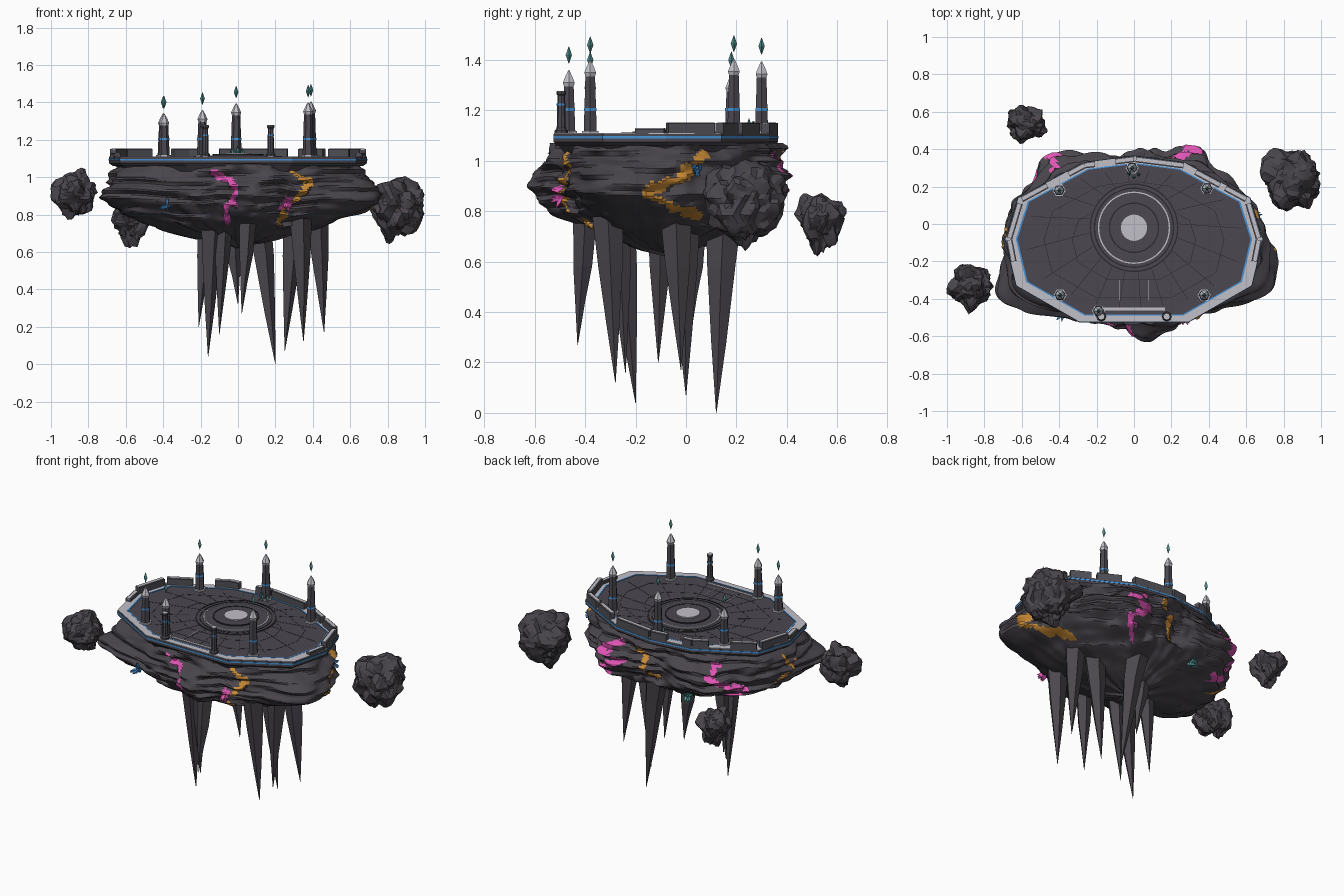
import bpy, bmesh, random
from math import sin, cos, pi, radians, degrees, atan2, exp, hypot
from mathutils import Vector, noise

random.seed(4)
if "Cube" in bpy.data.objects:
    bpy.data.objects.remove(bpy.data.objects["Cube"])


def material(name, r, g, b):
    m = bpy.data.materials.new(name)
    m.use_nodes = True
    m.diffuse_color = (r, g, b, 1)
    m.node_tree.nodes["Principled BSDF"].inputs["Base Color"].default_value = (r, g, b, 1)
    return m


ROCK = material("dark rock", .066, .059, .071)
SPIKE = material("spike stone", .07, .063, .075)
DECK = material("deck stone", .07, .065, .08)
WALL = material("wall stone", .08, .077, .092)
SILVER = material("silver", .54, .53, .58)
SEAM = material("dark seam", .025, .023, .029)
BLUE = material("blue glow", .06, .29, .68)
ORANGE = material("orange ore", .58, .25, .035)
PINK = material("magenta ore", .74, .09, .46)
TEAL = material("teal crystal", .08, .27, .27)


def finish(name, bm, mats, angle=None):
    bmesh.ops.recalc_face_normals(bm, faces=bm.faces)
    me = bpy.data.meshes.new(name)
    bm.to_mesh(me)
    bm.free()
    for m in mats:
        me.materials.append(m)
    if angle:
        me.shade_smooth()
        me.set_sharp_from_angle(angle=radians(angle))
    ob = bpy.data.objects.new(name, me)
    bpy.context.scene.collection.objects.link(ob)


def loft(name, rings, mats, closed=False, rule=None, angle=None):
    """Skin a list of equal rings; closed joins last to first, else caps the ends."""
    bm = bmesh.new()
    rows = [[bm.verts.new(p) for p in ring] for ring in rings]
    n = len(rows[0])
    for a, b in zip(rows, rows[1:] + (rows[:1] if closed else [])):
        for i in range(n):
            f = bm.faces.new((a[i], a[(i + 1) % n], b[(i + 1) % n], b[i]))
            if rule:
                f.material_index = rule(f.calc_center_median())
    if not closed:
        bm.faces.new(rows[0])
        bm.faces.new(rows[-1])
    finish(name, bm, mats, angle)


def lathe(name, x, y, profile, sides, mat, lean=(0, 0)):
    n = len(profile) - 1
    loft(name, [[(x + lean[0] * k / n + r * cos(2 * pi * i / sides),
                  y + lean[1] * k / n + r * sin(2 * pi * i / sides), z)
                 for i in range(sides)] for k, (r, z) in enumerate(profile)], [mat])


def at(pts, z):
    return [(x, y, z) for x, y in pts]


def band(name, outer, inner, z0, z1, mat):
    loft(name, [at(outer, z0), at(outer, z1), at(inner, z1), at(inner, z0)], [mat], True)


def circle(r, n=48):
    return [(r * cos(2 * pi * i / n), r * sin(2 * pi * i / n) - .02) for i in range(n)]


def bar(name, a, b, width, z0, z1, mat):
    a, b = Vector(a), Vector(b)
    d = (b - a).normalized() * width / 2
    s = Vector((-d.y, d.x))
    quad = [a + s, a - s, b - s, b + s]
    loft(name, [at(quad, z0), at(quad, z1)], [mat])


# Rock body: stacked strata with bulges, ore veins coloured along paths
CY = -.08
PROFILE = [(.95, 1.07), (1.0, 1.0), (1.01, .93), (.99, .87), (.9, .8), (.69, .74),
           (.45, .69), (.22, .65), (.02, .63)]
BULGES = [(-19, .16, 16), (-80, .1, 14), (206, .16, 13), (133, .09, 13), (57, .08, 14), (93, -.05, 12)]
VEINS = [(2, .019, [(-106, 1.02), (-98, .99), (-92, .96), (-92, .87), (-98, .84), (-99, .77)]),
         (2, .018, [(-58, .89), (-62, .83)]),
         (1, .016, [(-54, 1.03), (-45, .97), (-51, .9), (-60, .84), (-54, .75)]),
         (1, .017, [(13, 1.02), (6, .94), (-6, .88), (-1, .83), (13, .78)]),
         (2, .019, [(138, 1.02), (133, .95), (143, .9), (154, .86), (156, .82), (146, .8)]),
         (1, .016, [(80, 1.02), (86, .95), (82, .9), (92, .84)]),
         (2, .018, [(66, 1.03), (54, .97), (66, .91), (53, .85), (55, .76)]),
         (1, .017, [(176, 1.01), (183, .93), (174, .86), (168, .81)])]


def vein_at(ang, z):
    p = Vector((ang, z))
    p += Vector((3 * noise.noise((ang / 4, z * 20, 0)), .02 * noise.noise((ang / 4, z * 20, 7))))
    for mat, width, path in VEINS:
        for a, b in zip(path, path[1:]):
            k = Vector((.0095, 1))
            A, B, P = Vector(a) * k, Vector(b) * k, p * k
            t = max(0, min(1, (P - A).dot(B - A) / (B - A).length_squared))
            if (A + (B - A) * t - P).length < width:
                return mat
    return 0


def rock_point(ang, scale, z):
    c, s = cos(radians(ang)), sin(radians(ang))
    r = 1 / hypot(c / .68, s / .455)
    lump = exp(-((z - .89) / .1) ** 2)
    for centre, height, width in BULGES:
        d = (ang - centre + 180) % 360 - 180
        r += height * lump * exp(-(d / width) ** 2)
    layer = noise.noise((c * 2.5, s * 2.5, z * 32)) * .045
    layer += noise.noise((c * 7, s * 7, z * 14)) * .03
    r = max(.005, r * scale + layer * min(1, scale * 1.3))
    if vein_at(ang, z):
        r += .01
    return (r * c, CY + r * s, z + .02 * noise.noise((c * 3, s * 3, 5)) * (z < 1))


def body_ring(t):
    k = min(int(t), len(PROFILE) - 2)
    (r0, z0), (r1, z1) = PROFILE[k], PROFILE[k + 1]
    f = t - k
    return [rock_point(i * 1.2 - 120, r0 + (r1 - r0) * f, z0 + (z1 - z0) * f) for i in range(300)]


def ore_rule(c):
    return vein_at((degrees(atan2(c.y - CY, c.x)) + 120) % 360 - 120, c.z) if c.z > .7 else 0


loft("rock_body", [body_ring(i / 7) for i in range(57)], [ROCK, ORANGE, PINK], rule=ore_rule, angle=28)

# Hanging stone spikes: tip, base centre and base radius
for tip, base, r in [((.2, .12, 0), (.1, .15), .075), ((-.16, -.2, .04), (-.14, -.27), .07),
                     ((.25, 0, .07), (.3, -.01), .07), ((.35, -.28, .12), (.33, -.31), .065),
                     ((.46, -.02, .17), (.42, -.04), .065), ((-.1, -.24, .16), (-.08, -.27), .055),
                     ((-.21, -.11, .2), (-.17, -.1), .055), ((.02, -.43, .27), (.05, -.4), .05),
                     ((0, .02, .32), (-.04, .03), .055)]:
    lathe("rock_spike", *base, [(r, .78), (r * .78, .58), (r * .42, tip[2] + (.7 - tip[2]) * .4), (.001, tip[2])],
          5, SPIKE, (tip[0] - base[0], tip[1] - base[1]))


# Drifting boulders, narrower below
def boulder(name, x, y, z, rx, ry, rz, seed):
    bm = bmesh.new()
    bmesh.ops.create_icosphere(bm, subdivisions=4, radius=1)
    for v in bm.verts:
        p = v.co.copy()
        q = p * 1.5 + Vector((seed, 0, 0))
        k = .92 + .36 * noise.noise(q) + .2 * noise.noise(q * 2.3) - .1 * abs(noise.noise(q * 5))
        taper = 1.03 + .4 * min(p.z, .2)
        v.co = (x + p.x * k * rx * taper, y + p.y * k * ry * taper, z + p.z * k * rz)
    finish(name, bm, [ROCK], 22)


boulder("boulder_left", .843, .235, .83, .172, .165, .172, 3)
boulder("boulder_right", -.873, -.325, .9, .117, .12, .135, 11)
boulder("boulder_back", -.575, .53, .755, .102, .095, .118, 21)

# Deck slab, rim and trim
half = [(.27, .33), (.62, .14), (.69, -.08), (.63, -.33), (.29, -.525)]
EDGE = [(0, .365)] + half + [(-x, y) for x, y in reversed(half)]


def outline(k):
    return [(x * k, (y + .09) * k - .09) for x, y in EDGE]


loft("under_slab", [at(outline(.9), 1.03), at(outline(.97), 1.07)], [DECK])
loft("deck_slab", [at(outline(.97), 1.06), at(outline(1), 1.075), at(outline(1), 1.107)], [DECK])
band("deck_rim", outline(.998), outline(.915), 1.1, 1.11, SILVER)
band("edge_light", outline(1.004), outline(.99), 1.089, 1.098, BLUE)
band("inner_light", outline(.916), outline(.903), 1.099, 1.111, BLUE)
loft("deck_floor", [at(outline(.91), 1.09), at(outline(.91), 1.108)], [DECK])

# Floor seams
for k in (.48, .7):
    band("floor_ring_seam", outline(k), outline(k - .005), 1.1, 1.109, SEAM)
for i in range(20):
    a = Vector((cos(i * pi / 10 + .1), sin(i * pi / 10 + .1)))
    reach = .88 / hypot(a.x / .66, a.y / .42)
    bar("floor_seam", a * .22 + Vector((0, -.02)), a * reach + Vector((0, -.08)), .003, 1.1, 1.109, SEAM)

# Stepped central dais
for r, z, mat in [(.24, 1.111, DECK), (.185, 1.116, DECK), (.13, 1.121, DECK), (.07, 1.128, SILVER)]:
    loft("dais_step", [at(circle(r), 1.1), at(circle(r), z)], [mat])
for r, z, mat in [(.237, 1.113, SEAM), (.215, 1.113, SEAM), (.193, 1.117, SILVER), (.135, 1.123, SEAM)]:
    band("dais_ring", circle(r), circle(r - .007), z - .008, z, mat)


# Parapet blocks around the back and sides
def parapet(a, b, top):
    bar("parapet", a, b, .034, 1.1, top, WALL)
    bar("parapet_coping", a, b, .018, top - .004, top + .003, SILVER)


def back_edge(x):
    line = [(0, .348), (.265, .314), (.6, .133)]
    (x0, y0), (x1, y1) = line[:2] if abs(x) <= line[1][0] else line[1:]
    return x, y0 + (y1 - y0) * (abs(x) - x0) / (x1 - x0)


for x0, x1 in [(-.6, -.465), (-.35, -.265), (-.265, -.21), (-.1, 0), (.01, .265), (.33, .46), (.49, .6)]:
    parapet(back_edge(x0), back_edge(x1), 1.15)
for side in (1, -1):
    parapet((.612 * side, .11), (.667 * side, -.075), 1.15)
    parapet((.667 * side, -.085), (.645 * side, -.2), 1.127)


# Towers with floating crystals
def crystal(name, x, y, z, h):
    lathe(name, x, y, [(.001, z - h), (h * .38, z), (.001, z + h)], 4, TEAL)


for x, y, top in [(-.4, .18, 1.34), (-.01, .3, 1.395), (.39, .19, 1.405),
                  (.375, -.38, 1.4), (-.395, -.38, 1.34), (-.19, -.465, 1.36)]:
    neck = top - .06
    lathe("tower_foot", x, y, [(.038, 1.1), (.038, 1.118)], 6, SILVER)
    lathe("tower_shaft", x, y, [(.03, 1.11), (.022, neck)], 6, DECK)
    lathe("tower_light", x, y, [(.0288, 1.198), (.0283, 1.21)], 6, BLUE)
    lathe("tower_cap", x, y, [(.022, neck - .005), (.027, neck + .01), (.016, neck + .035), (.002, top)], 6, SILVER)
    crystal("tower_crystal", x, y, top + .06, .033)

# Front gate: two pylons, a rail and guide lines
for x in (-.175, .175):
    lathe("gate_pylon", x, -.495, [(.026, 1.1), (.026, 1.12), (.018, 1.13), (.015, 1.26), (.019, 1.265), (.019, 1.275)], 8, DECK)
    lathe("pylon_light", x, -.495, [(.018, 1.22), (.018, 1.228)], 8, BLUE)
    lathe("pylon_cap", x, -.495, [(.017, 1.27), (.017, 1.278)], 8, SILVER)
    bar("guide_line", (x * .45, -.3), (x * .45, -.41), .005, 1.1, 1.11, SILVER)
bar("gate_rail", (-.165, -.455), (.165, -.455), .016, 1.1, 1.112, SILVER)

# Small shards by the rear tower
for x, y, z in [(0, .25, 1.14), (-.025, .27, 1.13), (.025, .265, 1.13)]:
    crystal("deck_shard", x, y, z, .028)

# Crystal clusters sprouting from the rock: angle, scale, height, material
for ang, scale, z, mat in [(-134, .98, .85, BLUE), (11, 1, .95, BLUE), (-58, .98, .86, PINK),
                           (120, .85, .77, TEAL)]:
    base = Vector(rock_point(ang, scale, z))
    for i in range(7):
        d = Vector((cos(radians(ang)), sin(radians(ang)), 0))
        d = (d + Vector([random.uniform(-.8, .8) for _ in range(3)])).normalized()
        u = d.orthogonal().normalized()
        w = d.cross(u)
        rings = [[base + d * t + (u * cos(j * pi / 2) + w * sin(j * pi / 2)) * r for j in range(4)]
                 for t, r in [(-.02, .007), (.028, .011), (.055, .001)]]
        loft("rock_crystal", rings, [mat])
